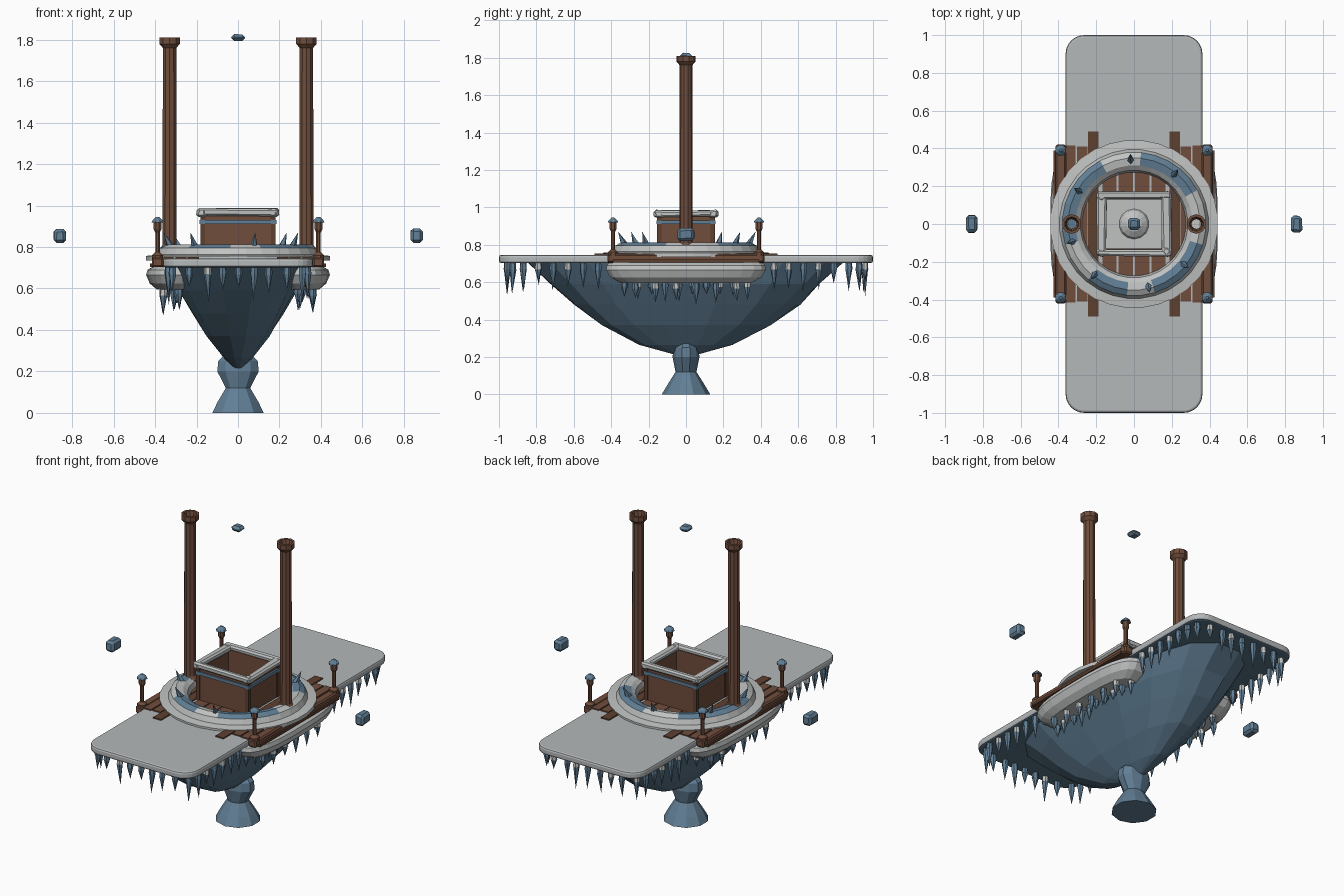
import bpy, bmesh, math, random
from mathutils import Matrix, Vector

random.seed(4)
if "Cube" in bpy.data.objects:
    bpy.data.objects.remove(bpy.data.objects["Cube"])


def material(name, rgb):
    m = bpy.data.materials.new(name)
    m.use_nodes = True
    m.diffuse_color = (*rgb, 1)
    m.node_tree.nodes["Principled BSDF"].inputs["Base Color"].default_value = (*rgb, 1)
    return m


SNOW = material("snow", (0.53, 0.54, 0.54))
SLAB = material("packed snow", (0.46, 0.48, 0.49))
ROCK = material("blue rock", (0.12, 0.21, 0.30))
HULL = material("dark blue rock", (0.095, 0.17, 0.24))
WOOD = material("brown wood", (0.16, 0.075, 0.045))
DARK = material("dark wood", (0.11, 0.05, 0.03))


def finish(bm, name, *mats):
    bmesh.ops.remove_doubles(bm, verts=bm.verts, dist=0.0005)
    bmesh.ops.recalc_face_normals(bm, faces=bm.faces)
    me = bpy.data.meshes.new(name)
    bm.to_mesh(me)
    bm.free()
    for m in mats:
        me.materials.append(m)
    ob = bpy.data.objects.new(name, me)
    bpy.context.collection.objects.link(ob)
    return ob


def box(name, centre, size, mat, bevel=0.0, jitter=0.0):
    bm = bmesh.new()
    bmesh.ops.create_cube(bm, size=1)
    for v in bm.verts:
        v.co = Vector([c * s + o + random.uniform(-jitter, jitter)
                       for c, s, o in zip(v.co, size, centre)])
    if bevel:
        bmesh.ops.bevel(bm, geom=bm.edges[:], offset=bevel, segments=1, affect='EDGES')
    return finish(bm, name, mat)


def loft(name, rings, mats, n=8, at=(0, 0), power=1.0, jitter=0.0, closed=False, turn=0.5):
    """Skin rings of (x radius, y radius, height); power below 1 squares the outline."""
    bm = bmesh.new()
    loops = []
    for rx, ry, z in rings:
        loop = []
        for i in range(n):
            a = math.tau * (i + turn) / n
            c, s = math.cos(a), math.sin(a)
            k = 1 + random.uniform(-jitter, jitter)
            loop.append(bm.verts.new((at[0] + k * rx * math.copysign(abs(c) ** power, c),
                                      at[1] + k * ry * math.copysign(abs(s) ** power, s), z)))
        loops.append(loop)
    pairs = list(zip(loops, loops[1:]))
    if closed:
        pairs.append((loops[-1], loops[0]))
    else:
        bm.faces.new(loops[0])
        bm.faces.new(loops[-1])
    for a, b in pairs:
        for i in range(n):
            j = (i + 1) % n
            bm.faces.new((a[i], a[j], b[j], b[i]))
    return finish(bm, name, *mats)


def turned(name, profile, mat, **kw):
    return loft(name, [(r, r, z) for r, z in profile], [mat], **kw)


def spike(bm, base, direction, length, radius, sides=5, index=0, tip=0.0):
    d = Vector(direction).normalized()
    m = Matrix.Translation(Vector(base) + d * length / 2) @ d.to_track_quat('Z', 'Y').to_matrix().to_4x4()
    r = bmesh.ops.create_cone(bm, cap_ends=True, segments=sides, radius1=radius,
                              radius2=tip, depth=length, matrix=m)
    for f in {f for v in r["verts"] for f in v.link_faces}:
        f.material_index = index


def icicle(bm, x, y, z, length):
    lean = (random.uniform(-.05, .05), random.uniform(-.05, .05), -1)
    capped = random.random() < 0.4
    spike(bm, (x, y, z), lean, 0.045, 0.016, 6, 1 if capped else 0, 0.019)
    spike(bm, (x, y, z - 0.043), lean, length - 0.043, 0.019, 6)


# Snow slab with rounded corners and a rock underside
bm = bmesh.new()
bmesh.ops.create_cube(bm, size=1)
bmesh.ops.scale(bm, verts=bm.verts, vec=(0.725, 2, 0.043))
bmesh.ops.translate(bm, verts=bm.verts, vec=(0, 0, 0.7235))
upright = [e for e in bm.edges if abs(e.verts[0].co.z - e.verts[1].co.z) > 0.01]
bmesh.ops.bevel(bm, geom=upright, offset=0.1, segments=6, profile=0.5, affect='EDGES')
rim = [e for e in bm.edges if abs(e.verts[0].co.z - e.verts[1].co.z) < 0.001]
bmesh.ops.bevel(bm, geom=rim, offset=0.012, segments=2, profile=0.5, affect='EDGES')
for f in bm.faces:
    f.material_index = int(f.normal.z < -0.9)
finish(bm, "snow_slab", SLAB, HULL)

# Faceted keel and flared foot
loft("rock_keel", [(.325, .87, .705), (.285, .73, .59), (.22, .61, .48), (.155, .46, .37),
                   (.07, .25, .265), (.02, .07, .215)], [HULL], n=16, power=0.85, jitter=0.025)
loft("foot", [(.13, .13, 0), (.105, .1, .05), (.062, .056, .12), (.105, .072, .2),
              (.1, .066, .25), (.06, .035, .29)], [ROCK], n=10)

# Round snow terrace: flat skirt, raised ring and exposed rock arcs
ring = loft("snow_ring", [(r, r, z) for r, z in
            ((.27, .735), (.445, .735), (.445, .757), (.395, .763), (.38, .795), (.35, .812),
             (.31, .805), (.285, .785), (.275, .75))], [SNOW, ROCK], n=32, closed=True)
for f in ring.data.polygons:
    c = f.center
    a = math.degrees(math.atan2(c.y, c.x)) % 360
    exposed = any(lo < a < hi for lo, hi in ((25, 80), (115, 200), (235, 265), (285, 340)))
    if exposed and 0.315 < math.hypot(c.x, c.y) < 0.37 and c.z > 0.79:
        f.material_index = 1
bm = bmesh.new()
for deg in (93, 51, 149, 196, 232, 283, 321):
    a = math.radians(deg)
    c, s = math.cos(a), math.sin(a)
    spike(bm, (.33 * c, .33 * s, .785), (.5 * c, .5 * s, 1), .095, .024)
finish(bm, "ring_spikes", ROCK)

# Deck planks, long outside and short in the middle
for x in (-.13, -.044, .044, .13):
    box("inner_plank", (x, 0, .747), (.076, .55, .008), WOOD)
for side in (-1, 1):
    for x, w, reach, mat in ((.215, .055, .49, DARK), (.275, .055, .41, WOOD), (.335, .05, .415, WOOD)):
        box("outer_plank", (side * x, 0, .746), (w, 2 * reach, .012), mat)

    # Side balcony with a wooden beam
    loft("balcony", [(.09, .35, .595), (.125, .405, .625), (.142, .43, .665), (.135, .425, .69),
                     (.11, .41, .705)], [SNOW], n=24, at=(side * .302, 0), power=0.7)
    box("side_beam", (side * .388, 0, .727), (.055, .84, .046), WOOD, .008)
    box("beam_ledge", (side * .36, 0, .712), (.13, .78, .016), DARK)

    # Lamp posts
    for y in (-.39, .39):
        at = (side * .388, y)
        turned("lamp_post", [(.028, .735), (.028, .76), (.012, .775), (.012, .87), (.02, .885),
                             (.02, .92)], WOOD, at=at)
        turned("lamp_cap", [(.031, .918), (.027, .928), (.008, .945)], ROCK, at=at)

    # Hollow chimneys
    turned("chimney", [(.05, .75), (.05, .79), (.036, .81), (.034, 1.76), (.052, 1.78), (.052, 1.81),
                       (.038, 1.81), (.026, 1.76), (.026, .76)], WOOD, n=10,
           at=(side * .33, 0), closed=True)

# Open cabin of four walls, corner posts, straps and a snowy rim
for s in (-1, 1):
    box("cabin_front_back_wall", (0, s * .14, .855), (.34, .02, .21), WOOD)
    box("cabin_side_wall", (s * .165, 0, .855), (.02, .29, .21), WOOD)
    box("strap_front_back", (0, s * .152, .92), (.365, .012, .02), ROCK)
    box("strap_side", (s * .18, 0, .92), (.012, .31, .02), ROCK)
    box("rim_front_back", (0, s * .152, .968), (.39, .04, .034), SNOW, .01, .005)
    box("rim_side", (s * .172, 0, .966), (.05, .32, .034), SNOW, .01, .005)
    for t in (-1, 1):
        box("corner_post", (s * .17, t * .143, .855), (.024, .024, .205), DARK)
        turned("rim_lump", [(.016, .945), (.03, .955), (.028, .975), (.014, .985)], SNOW,
               n=7, at=(s * .172, t * .145))
box("cabin_floor", (0, 0, .77), (.32, .27, .02), SNOW)
turned("snow_mound", [(.082, .775), (.07, .8), (.04, .82), (.01, .828)], SNOW, n=14)

# Floating rocks
for x, z, half in ((-.86, .855, (.03, .045, .034)), (.86, .855, (.03, .045, .034)),
                   (0, 1.81, (.032, .032, .016))):
    box("floating_rock", (x, 0, z), [2 * h for h in half], ROCK, .014, .003)

# Icicles under the slab edge and under the balconies
bm = bmesh.new()
for s in (-1, 1):
    for i in range(9):
        x = -.31 + i * .0775 + random.uniform(-.01, .01)
        y = .955 if abs(x) < .28 else .925
        icicle(bm, x, s * y, .712, random.uniform(.1, .19))
    for t in (-1, 1):
        for i in range(6):
            icicle(bm, s * .335, t * (.47 + i * .08), .712, random.uniform(.11, .2))
    for i in range(10):
        y = -.33 + i * .073
        icicle(bm, s * random.uniform(.28, .31), y, .62, random.uniform(.08, .13))
    for i in range(6):
        icicle(bm, s * .36, -.27 + i * .108, .61, random.uniform(.09, .14))
finish(bm, "icicles", ROCK, SNOW)
